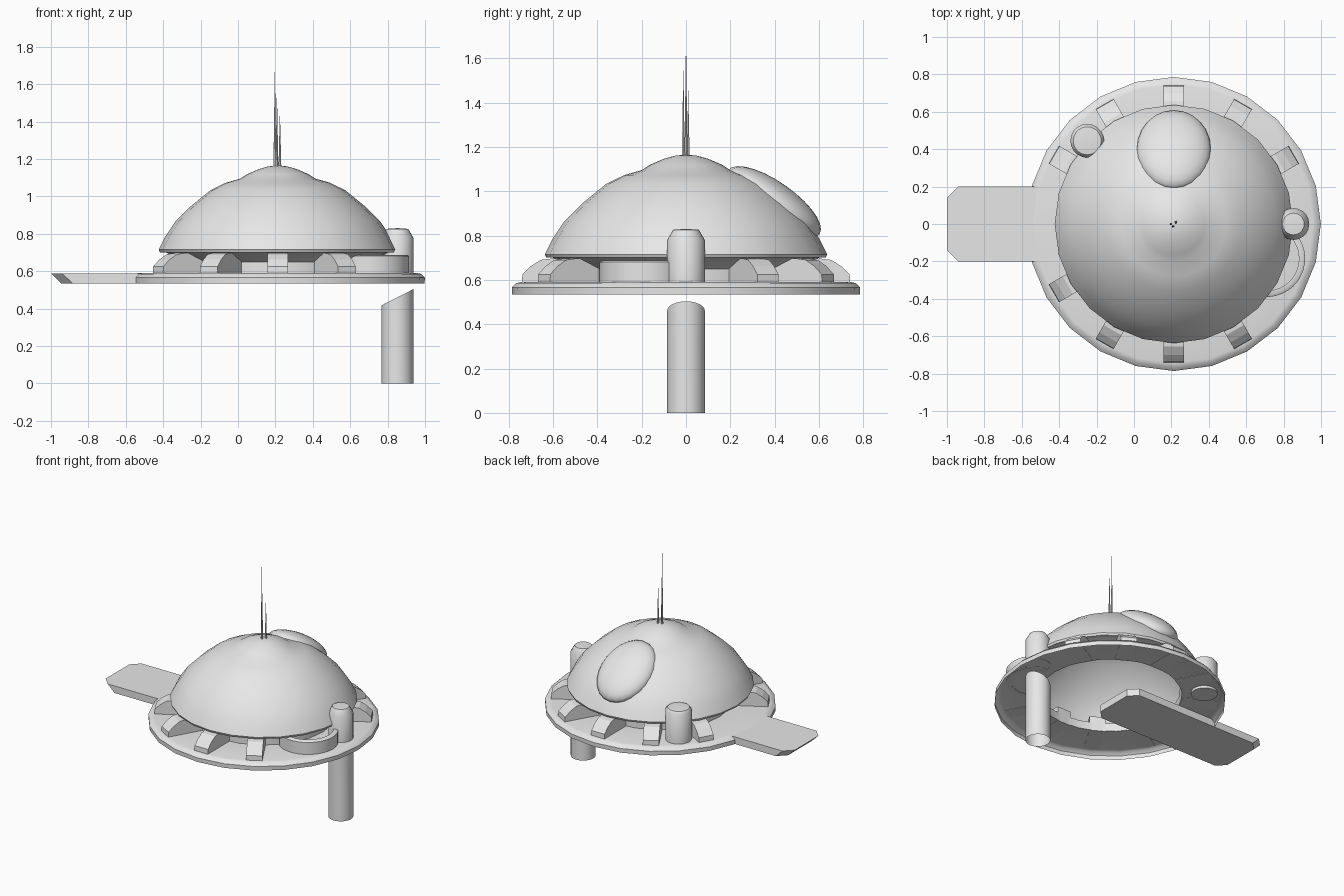
import bpy, bmesh
from math import radians, cos, sin, tau
from mathutils import Matrix

cube = bpy.data.objects.get("Cube")
if cube:
    bpy.data.objects.remove(cube, do_unlink=True)

grey = bpy.data.materials.new("plain_grey")
grey.use_nodes = True
grey.diffuse_color = (0.8, 0.8, 0.8, 1)
grey.node_tree.nodes["Principled BSDF"].inputs["Base Color"].default_value = (0.8, 0.8, 0.8, 1)

CX = 0.213          # centre of the round body
HUB = (CX, 0)


def finish(name, bm, smooth=True):
    bmesh.ops.remove_doubles(bm, verts=bm.verts, dist=0.0001)
    mesh = bpy.data.meshes.new(name)
    bm.to_mesh(mesh)
    bm.free()
    mesh.materials.append(grey)
    ob = bpy.data.objects.new(name, mesh)
    bpy.context.collection.objects.link(ob)
    if smooth:
        bpy.ops.object.select_all(action='DESELECT')
        bpy.context.view_layer.objects.active = ob
        ob.select_set(True)
        bpy.ops.object.shade_smooth_by_angle(angle=radians(45))
    return ob


def lathe(name, profile, centre=HUB, sides=24, closed=False, start=0, sweep=tau):
    """Turn an (r, z) profile around a vertical axis."""
    bm = bmesh.new()
    rings = []
    for r, z in profile:
        angles = [start + sweep * k / sides for k in range(sides + 1)]
        rings.append([bm.verts.new((centre[0] + r * cos(a), centre[1] + r * sin(a), z))
                      for a in angles])
    pairs = list(zip(rings, rings[1:]))
    if closed:
        pairs.append((rings[-1], rings[0]))
    for low, high in pairs:
        for k in range(sides):
            bm.faces.new((low[k], low[k + 1], high[k + 1], high[k]))
    bmesh.ops.dissolve_degenerate(bm, dist=0.0001, edges=bm.edges)
    return finish(name, bm)


def prism(name, outline, matrix, depth):
    """Extrude an outline in local XY along local Z, centred."""
    bm = bmesh.new()
    face = bm.faces.new([bm.verts.new((x, y, -depth / 2)) for x, y in outline])
    top = bmesh.ops.extrude_face_region(bm, geom=[face])["geom"]
    bmesh.ops.translate(bm, verts=[v for v in top if isinstance(v, bmesh.types.BMVert)],
                        vec=(0, 0, depth))
    bmesh.ops.recalc_face_normals(bm, faces=bm.faces)
    bm.transform(matrix)
    return finish(name, bm, smooth=False)


# Base: thin plate with a turned-down rim and an inner wall
lathe("base_ring", [(0.785, 0.535), (0.786, 0.566), (0.766, 0.585), (0.745, 0.59),
                    (0.49, 0.59), (0.49, 0.65)])

# Dome shell: sloping underside up to the rim, then the dome and its raised crown
lathe("dome", [(0.49, 0.65), (0.60, 0.70), (0.63, 0.70), (0.637, 0.715), (0.602, 0.785),
               (0.548, 0.865), (0.468, 0.945), (0.36, 1.033), (0.28, 1.072), (0.2, 1.095),
               (0.165, 1.118), (0.1, 1.146), (0.05, 1.16), (0, 1.165)])

# Oval bulging window on the back of the dome
bm = bmesh.new()
bmesh.ops.create_uvsphere(bm, u_segments=24, v_segments=14, radius=1)
bm.transform(Matrix.Translation((CX, 0.396, 0.95)) @ Matrix.Rotation(radians(-35), 4, 'X')
             @ Matrix.Diagonal((0.2, 0.252, 0.092, 1)))
finish("dome_window", bm)

# Brackets around the rim, leaving room for the post, the tub and the walkway
bracket = [(0.485, 0.588), (0.74, 0.588), (0.738, 0.625), (0.70, 0.662), (0.655, 0.69),
           (0.60, 0.697), (0.485, 0.697)]
for step in (1, 2, 3, 4, 5, 7, 8, 9, 10):
    upright = Matrix.Rotation(radians(90), 4, 'X')
    turn = Matrix.Translation((CX, 0, 0)) @ Matrix.Rotation(radians(30 * step), 4, 'Z')
    prism("bracket_%d" % step, bracket, turn @ upright, 0.11)

# Walkway with clipped corners, undercut at its outer end
half = [(0.12, 0.2), (-0.94, 0.2), (-1, 0.14)]
plan = [(0.18, -0.14), (0.18, 0.14)] + half + [(x, -y) for x, y in reversed(half)]
walk = prism("walkway", plan, Matrix.Translation((0, 0, 0.5615)), 0.053)
for v in walk.data.vertices:
    if v.co.x < -0.9 and v.co.z < 0.56:
        v.co.x += 0.055

# Upper post on the ring
POST = (0.852, 0)
lathe("upper_post", [(0.085, 0.588), (0.085, 0.78), (0.058, 0.826), (0, 0.83)], POST, 20)

# Lower pillar: open tube with a slanted top
pillar = lathe("lower_pillar", [(0.085, 0), (0.085, 0.46)], POST, 24)
for v in pillar.data.vertices:
    if v.co.z > 0.2:
        v.co.z += (v.co.x - POST[0]) * 0.51

# Curved tub wall beside the post
lathe("tub_wall", [(0.172, 0.588), (0.205, 0.588), (0.205, 0.68), (0.195, 0.687), (0.172, 0.687)],
      (0.71, -0.185), 20, closed=True, start=radians(-125), sweep=radians(195))

# Rear canister, passing a little below the plate
lathe("rear_canister", [(0, 0.572), (0.09, 0.572), (0.09, 0.81), (0.075, 0.828), (0, 0.835)],
      (-0.25, 0.445), 20)

# Antennas on the crown
for n, (x, y, top) in enumerate([(0.197, 0.0, 1.7), (0.208, -0.012, 1.57), (0.224, 0.01, 1.46)]):
    lathe("antenna_%d" % n, [(0.008, 1.14), (0, top)], (x, y), 6)
